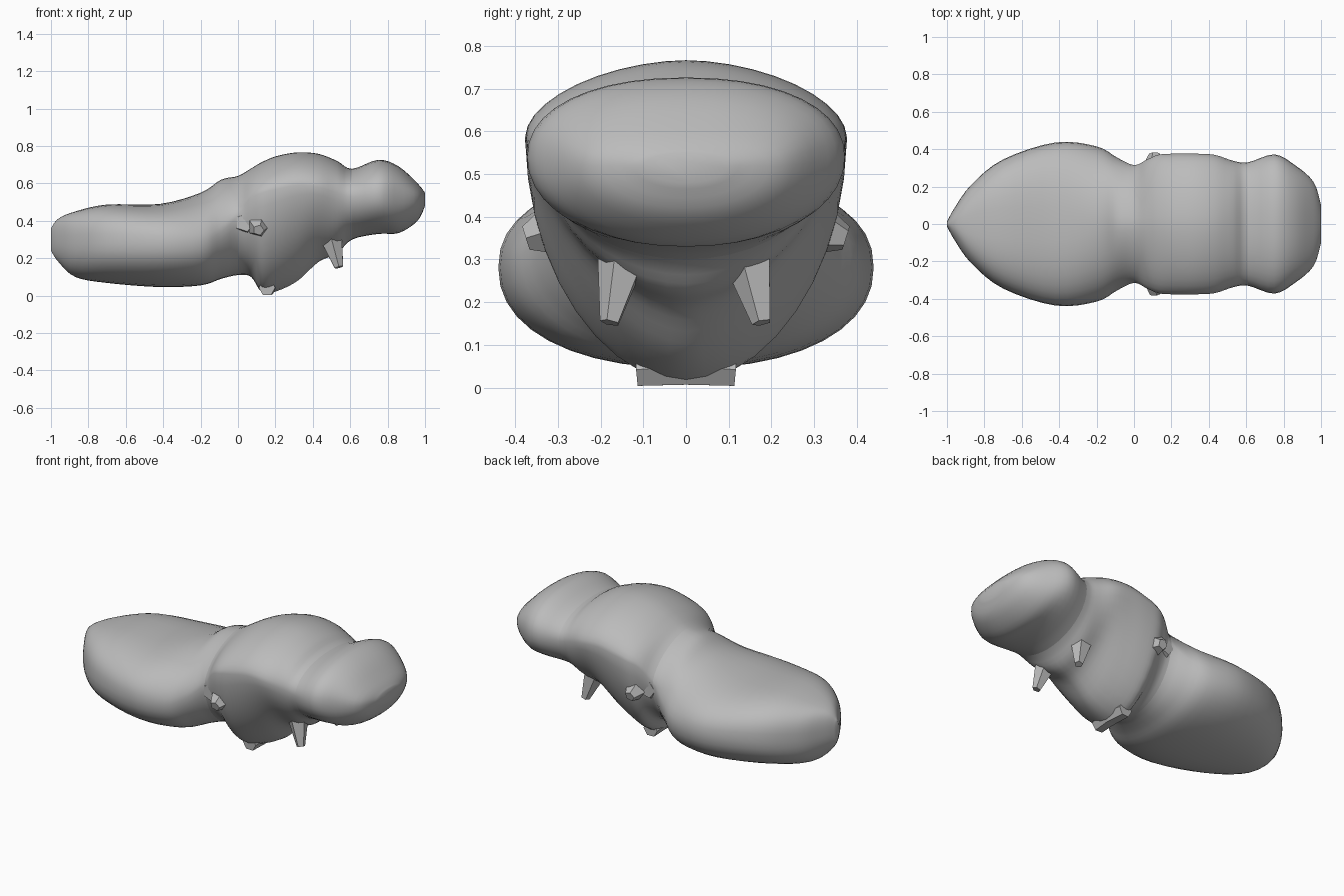
import bpy
from math import cos, sin, pi, radians
from mathutils import Vector

cube = bpy.data.objects.get("Cube")
if cube:
    bpy.data.objects.remove(cube, do_unlink=True)

# One flat colour for the whole creature
grey = bpy.data.materials.new("plain grey")
grey.use_nodes = True
colour = (0.5, 0.5, 0.5, 1)
grey.diffuse_color = colour
grey.node_tree.nodes["Principled BSDF"].inputs["Base Color"].default_value = colour

RING = 40   # points around the body
STEPS = 4   # interpolated slices between two sections


def make_object(name, verts, faces, angle):
    mesh = bpy.data.meshes.new(name)
    mesh.from_pydata(verts, [], faces)
    mesh.materials.append(grey)
    mesh.shade_smooth()
    mesh.set_sharp_from_angle(angle=radians(angle))
    obj = bpy.data.objects.new(name, mesh)
    bpy.context.collection.objects.link(obj)
    return obj


def power(value, exponent):
    return (1 if value >= 0 else -1) * abs(value) ** exponent


def ring(section):
    """Egg-like slice: rounded back, separately shaped belly."""
    x, top, bottom, width, middle, back, belly = section
    points = []
    for i in range(RING):
        a = 2 * pi * i / RING
        e = 2 / (back if sin(a) >= 0 else belly)
        height = top - middle if sin(a) >= 0 else middle - bottom
        points.append((x, width * power(cos(a), e), middle + height * power(sin(a), e)))
    return points


def blend(a, b, c, d, t):
    """Smooth curve from b to c."""
    return [q + 0.5 * t * (r - p + t * (2 * p - 5 * q + 4 * r - s + t * (3 * (q - r) + s - p)))
            for p, q, r, s in zip(a, b, c, d)]


def loft(name, slices, cap_start=False, cap_end=False):
    verts = [p for s in slices for p in ring(s)]
    faces = []
    for k in range(len(slices) - 1):
        for i in range(RING):
            j = (i + 1) % RING
            faces.append((k * RING + i, k * RING + j, (k + 1) * RING + j, (k + 1) * RING + i))
    if cap_start:
        faces.append(tuple(reversed(range(RING))))
    if cap_end:
        faces.append(tuple(range(len(verts) - RING, len(verts))))
    make_object(name, verts, faces, 50)


# Sections: x, top, bottom, half width, widest height, back and belly fullness
sections = [
    (-1, .36, .24, .012, .3, 2, 2),
    (-.96, .412, .18, .085, .29, 2.4, 2.1),
    (-.87, .45, .1, .21, .28, 2.8, 2.2),
    (-.7, .487, .068, .345, .28, 2.7, 2.2),
    (-.42, .49, .046, .436, .28, 2.4, 2.2),
    (-.2, .55, .055, .415, .29, 1.9, 2.2),
    (-.09, .62, .09, .355, .34, 1.7, 2.1),
    (0, .64, .11, .315, .43, 1.7, 2),
    (.07, .68, .1, .345, .52, 1.7, 2),
    (.13, .715, .015, .37, .55, 1.7, 1.9),
    (.21, .747, .025, .376, .57, 1.75, 1.8),
    (.32, .766, .08, .376, .59, 1.8, 1.65),
    (.43, .758, .18, .37, .58, 1.8, 1.6),
    (.53, .72, .225, .338, .55, 2, 1.8),
    (.61, .678, .3, .33, .53, 2.1, 2),
    (.75, .726, .33, .372, .54, 2.2, 2.1),
    (.86, .69, .335, .315, .53, 2.3, 2.2),
    (.96, .6, .4, .225, .52, 2.2, 2.1),
    (1, .55, .48, .1, .52, 2, 2),
]
slices, starts = [], []
last = len(sections) - 1
for n in range(last):
    starts.append(len(slices))
    group = [sections[max(0, min(last, n + o))] for o in (-1, 0, 1, 2)]
    slices += [blend(*group, t / STEPS) for t in range(STEPS)]
slices.append(sections[last])

# The three body segments share their joint slices
waist, neck = starts[7], starts[14]
loft("abdomen", slices[:waist + 1], cap_start=True)
loft("thorax", slices[waist:neck + 1])
loft("head", slices[neck:], cap_end=True)


def stub(name, root, tip, root_size, tip_size, sides=5):
    """Tapered, faceted limb stump."""
    root, tip = Vector(root), Vector(tip)
    turn = (tip - root).to_track_quat('Z', 'Y')
    verts = []
    for centre, size in ((root, root_size), (tip, tip_size)):
        for i in range(sides):
            a = 2 * pi * i / sides
            verts.append(centre + turn @ Vector((size * cos(a), size * sin(a), 0)))
    faces = [(i, (i + 1) % sides, sides + (i + 1) % sides, sides + i) for i in range(sides)]
    faces += [tuple(reversed(range(sides))), tuple(range(sides, 2 * sides))]
    make_object(name, verts, faces, 25)


# Limb stumps and side sockets, mirrored across the middle
for side, word in ((1, "back"), (-1, "front")):
    stub("fore_leg_" + word, (.5, side * .148, .3), (.54, side * .178, .152), .06, .024)
    stub("side_socket_" + word, (.04, side * .24, .39), (.035, side * .318, .39), .08, .05)
    stub("middle_leg_" + word, (.11, side * .28, .38), (.11, side * .375, .35), .08, .03)

    # Each hind stump runs from the belly keel out to a short blunt end
    stub("hind_leg_" + word, (.16, 0, .05), (.155, side * .115, .042), .05, .044, 6)
